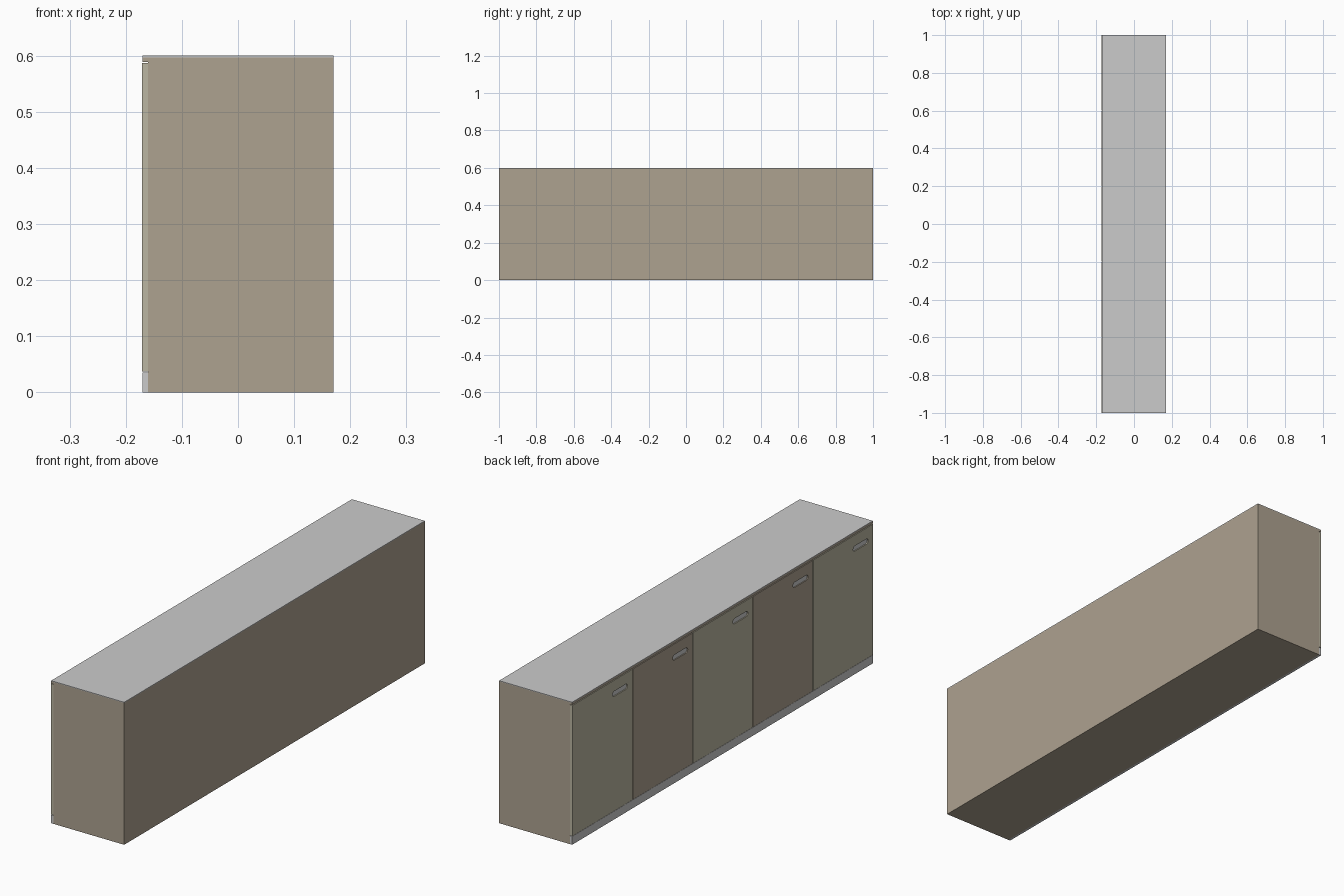
import bpy, bmesh, math

if "Cube" in bpy.data.objects:
    bpy.data.objects.remove(bpy.data.objects["Cube"])

def material(name, rgb):
    m = bpy.data.materials.new(name)
    m.diffuse_color = (*rgb, 1)
    m.use_nodes = True
    m.node_tree.nodes["Principled BSDF"].inputs["Base Color"].default_value = m.diffuse_color
    return m

beige = material("warm_beige", (0.42, 0.36, 0.28))
olive = material("olive_beige", (0.50, 0.47, 0.36))

def finish(name, bm, mat=None):
    bmesh.ops.recalc_face_normals(bm, faces=bm.faces)
    me = bpy.data.meshes.new(name)
    bm.to_mesh(me)
    bm.free()
    ob = bpy.data.objects.new(name, me)
    bpy.context.collection.objects.link(ob)
    if mat:
        me.materials.append(mat)
    return ob

def box(name, x, y, z, mat=None):
    bm = bmesh.new()
    bmesh.ops.create_cube(bm, size=1)
    for v in bm.verts:
        v.co = [(r[0] + r[1]) / 2 + c * (r[1] - r[0]) for r, c in zip((x, y, z), v.co)]
    return finish(name, bm, mat)

def stadium(name, x0, x1, yc, zc, length, height):
    # rounded slot shape in the door plane, extruded along x
    r, half, n = height / 2, (length - height) / 2, 8
    bm = bmesh.new()
    verts = []
    for side in (1, -1):
        for i in range(n + 1):
            a = -math.pi / 2 + math.pi * i / n
            verts.append(bm.verts.new((x0, yc + side * (half + r * math.cos(a)), zc + side * r * math.sin(a))))
    face = bm.faces.new(verts)
    ext = bmesh.ops.extrude_face_region(bm, geom=[face])
    for v in ext["geom"]:
        if isinstance(v, bmesh.types.BMVert):
            v.co.x = x1
    return finish(name, bm)

# Carcass, front rail, worktop and plinth
box("carcass", (-0.16, 0.17), (-1, 1), (0, 0.597), beige)
box("top_rail", (-0.17, -0.16), (-1, 1), (0.589, 0.597), beige)
box("worktop", (-0.17, 0.17), (-1, 1), (0.597, 0.6))
box("plinth", (-0.17, -0.16), (-1, 1), (0, 0.035))

# Five doors in alternating tones, each with a recessed finger slot
for i in range(5):
    y0 = -1 + 0.4 * i
    lo = y0 + (0.002 if i > 0 else 0)
    hi = y0 + 0.4 - (0.002 if i < 4 else 0)
    door = box(f"door_{i + 1}", (-0.1715, -0.16), (lo, hi), (0.037, 0.587),
               beige if i % 2 else olive)
    slot = (y0 + 0.083, 0.53, 0.1, 0.022)
    cutter = stadium(f"slot_cutter_{i + 1}", -0.18, -0.15, *slot)
    cutter.hide_render = True
    cutter.hide_viewport = False
    mod = door.modifiers.new("slot", "BOOLEAN")
    mod.operation = "DIFFERENCE"
    mod.solver = "EXACT"
    mod.object = cutter
    bpy.context.view_layer.objects.active = door
    bpy.ops.object.modifier_apply(modifier="slot")
    bpy.data.objects.remove(cutter)
    # Grey inlay at the bottom of the slot
    stadium(f"handle_inlay_{i + 1}", -0.167, -0.16, *slot)
